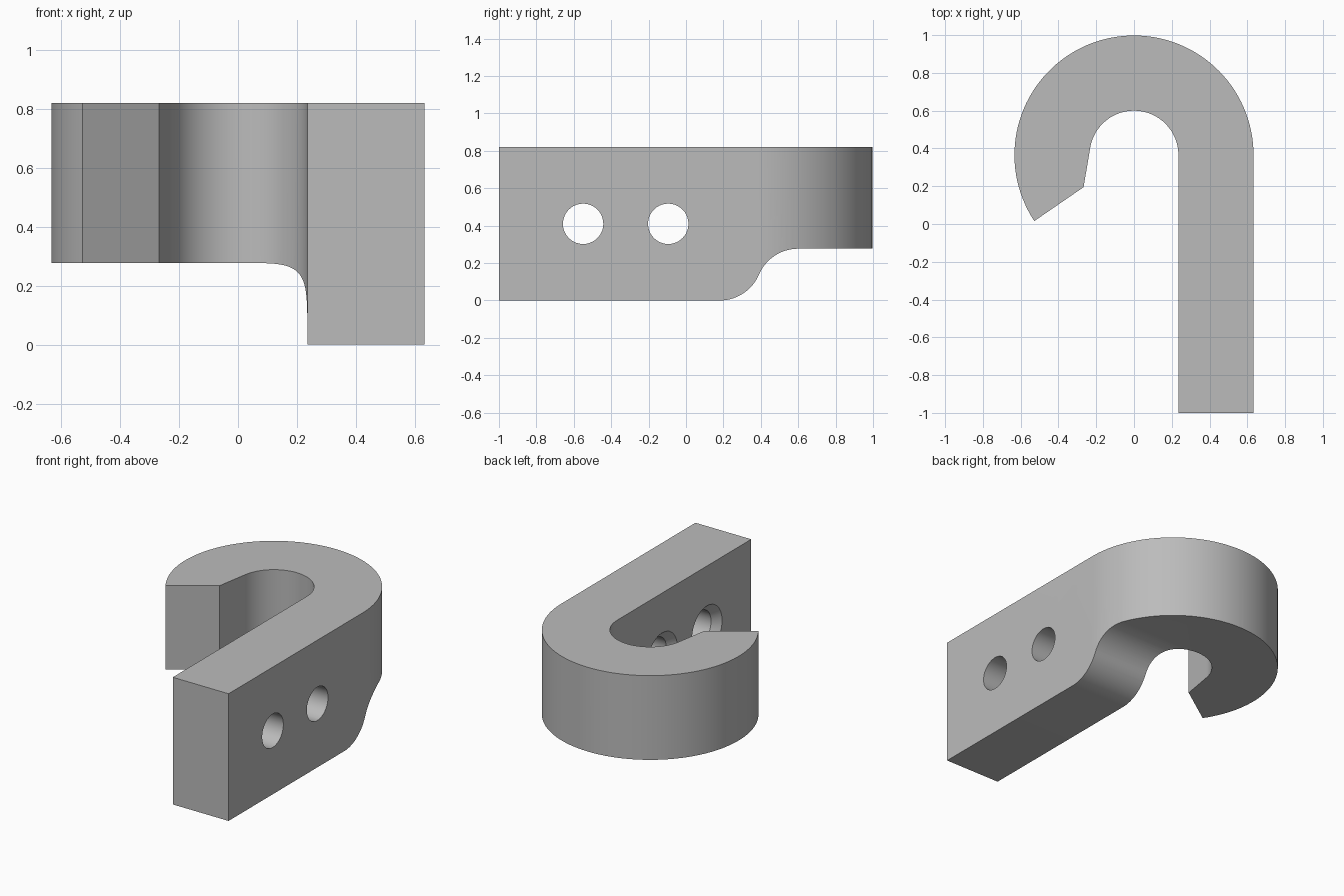
import bpy, bmesh, math
from mathutils import Vector

if "Cube" in bpy.data.objects:
    bpy.data.objects.remove(bpy.data.objects["Cube"])

grey = bpy.data.materials.new("plain_grey")
grey.diffuse_color = (0.5, 0.5, 0.5, 1)
grey.use_nodes = True
grey.node_tree.nodes["Principled BSDF"].inputs["Base Color"].default_value = grey.diffuse_color


def arc(cx, cy, r, a0, a1, n):
    """Points on an arc, angles in degrees."""
    return [(cx + r * math.cos(math.radians(a0 + (a1 - a0) * i / n)),
             cy + r * math.sin(math.radians(a0 + (a1 - a0) * i / n))) for i in range(n + 1)]


def prism(name, points, to3d, offset):
    """Solid made by extruding a closed 2D outline along offset."""
    bm = bmesh.new()
    face = bm.faces.new([bm.verts.new(to3d(u, v)) for u, v in points])
    out = bmesh.ops.extrude_face_region(bm, geom=[face])
    verts = [e for e in out["geom"] if isinstance(e, bmesh.types.BMVert)]
    bmesh.ops.translate(bm, verts=verts, vec=Vector(offset))
    bmesh.ops.recalc_face_normals(bm, faces=bm.faces)
    mesh = bpy.data.meshes.new(name)
    bm.to_mesh(mesh)
    bm.free()
    obj = bpy.data.objects.new(name, mesh)
    bpy.context.collection.objects.link(obj)
    return obj


# Hook: J-shaped outline, full height
CY, R_OUT, R_IN, TOP, STEP = 0.365, 0.633, 0.235, 0.82, 0.277
outline = [(R_IN, -1), (R_OUT, -1)]
outline += arc(0, CY, R_OUT, 0, 213.5, 72)
outline += [(-0.267, 0.195)]
outline += arc(0, CY, R_IN, 171.5, 0, 48)
hook = prism("hook", outline, lambda x, y: (x, y, 0), (0, 0, TOP))
hook.data.materials.append(grey)

# Underside step: S-curve from the shank base up to the raised bend
half = math.atan2(STEP, 0.42)
r = 0.21 / math.sin(2 * half)
a = math.degrees(2 * half)
step = arc(0.18, r, r, -90, -90 + a, 16)
step += arc(0.60, STEP - r, r, 90 + a, 90, 16)[1:]
step += [(1.2, STEP), (1.2, -0.2), (0.18, -0.2)]
cutters = [
    prism("step_cutter", step, lambda y, z: (-0.02, y, z), (1, 0, 0)),
    prism("tip_cutter", [(-1, -0.2), (0, -0.2), (0, STEP), (-1, STEP)],
          lambda x, z: (x, -0.5, z), (0, 2, 0)),
]

# Screw holes with a countersink on the inner side of the shank
for i, y in enumerate((-0.55, -0.095)):
    profile = [(0.215, 0.172), (0.282, 0.108), (0.75, 0.108)]
    bm = bmesh.new()
    n = 40
    rings = [[bm.verts.new((x, y + rad * math.cos(2 * math.pi * k / n),
                            0.41 + rad * math.sin(2 * math.pi * k / n)))
              for k in range(n)] for x, rad in profile]
    for p, q in zip(rings, rings[1:]):
        for k in range(n):
            bm.faces.new((p[k], p[(k + 1) % n], q[(k + 1) % n], q[k]))
    bm.faces.new(rings[0])
    bm.faces.new(rings[-1])
    bmesh.ops.recalc_face_normals(bm, faces=bm.faces)
    mesh = bpy.data.meshes.new(f"hole_cutter_{i}")
    bm.to_mesh(mesh)
    bm.free()
    obj = bpy.data.objects.new(mesh.name, mesh)
    bpy.context.collection.objects.link(obj)
    cutters.append(obj)

# Apply the cuts, then drop the cutters
bpy.context.view_layer.objects.active = hook
hook.select_set(True)
for c in cutters:
    c.hide_render = True
    mod = hook.modifiers.new(c.name, 'BOOLEAN')
    mod.operation, mod.solver, mod.object = 'DIFFERENCE', 'EXACT', c
    bpy.ops.object.modifier_apply(modifier=mod.name)
for c in cutters:
    bpy.data.objects.remove(c)

# Smooth curved walls, sharp rims
bpy.ops.object.shade_smooth_by_angle(angle=math.radians(25))
